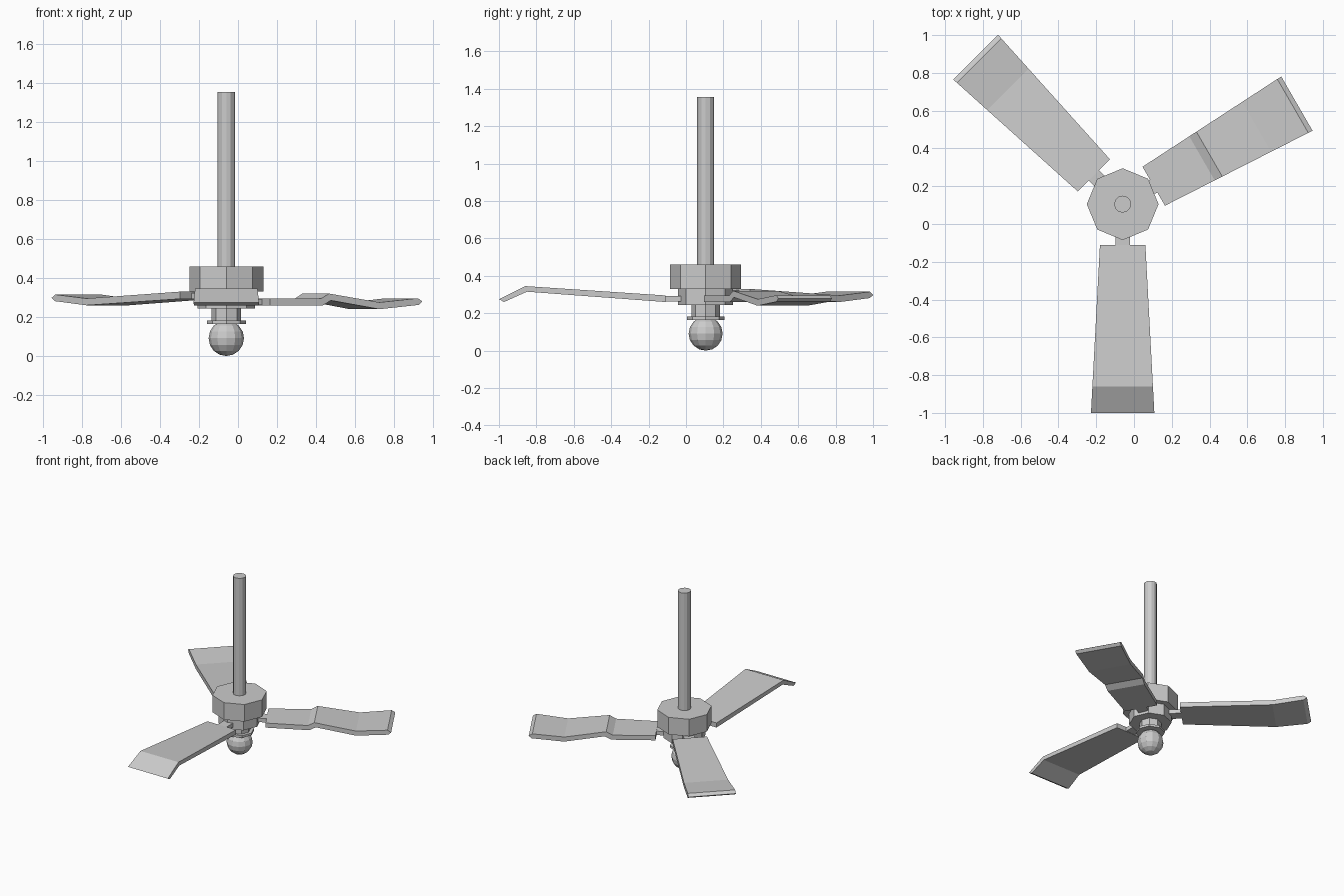
import bpy, bmesh, math
from mathutils import Matrix, Vector

if "Cube" in bpy.data.objects:
    bpy.data.objects.remove(bpy.data.objects["Cube"])

CX, CY = -0.06, 0.105  # axis of the fan


def finish(bm, name):
    bmesh.ops.recalc_face_normals(bm, faces=bm.faces)
    mesh = bpy.data.meshes.new(name)
    bm.to_mesh(mesh)
    bm.free()
    obj = bpy.data.objects.new(name, mesh)
    bpy.context.collection.objects.link(obj)
    return obj


def drum(name, sides, radius, z0, z1):
    bm = bmesh.new()
    bmesh.ops.create_cone(bm, cap_ends=True, segments=sides,
                          radius1=radius, radius2=radius, depth=z1 - z0,
                          matrix=Matrix.Translation((CX, CY, (z0 + z1) / 2)))
    return finish(bm, name)


def plank(name, angle, profile, width):
    """Extrude a closed side profile (radius, z) across a tapering width."""
    turn = Matrix.Translation((CX, CY, 0)) @ Matrix.Rotation(math.radians(angle), 4, 'Z')
    bm = bmesh.new()
    left, right = [[bm.verts.new(turn @ Vector((s, side * width(s), z)))
                    for s, z in profile] for side in (1, -1)]
    n = len(profile)
    for i in range(n):
        j = (i + 1) % n
        bm.faces.new((left[i], left[j], right[j], right[i]))
    bm.faces.new(left)
    bm.faces.new(right[::-1])
    return finish(bm, name)


def blade_width(s):
    return 0.12 + 0.0475 * (s - 0.21) / 0.89


# Down rod, motor housing and lamp
drum("down_rod", 12, 0.045, 0.45, 1.355)
drum("motor_housing", 8, 0.19, 0.33, 0.46)
drum("blade_hub", 8, 0.147, 0.243, 0.335)
drum("lamp_neck", 8, 0.076, 0.175, 0.25)
drum("lamp_collar", 8, 0.1, 0.165, 0.182)

bm = bmesh.new()
bmesh.ops.create_uvsphere(bm, u_segments=12, v_segments=8, radius=0.091,
                          matrix=Matrix.Translation((CX, CY, 0.091)))
finish(bm, "lamp_globe")

# Three differently bent blades: angle, bracket height, side profile
blades = {
    "front": (270, 0.277, [(0.215, 0.295), (0.965, 0.345), (1.105, 0.275),
                           (1.078, 0.260), (0.955, 0.315), (0.215, 0.260)]),
    "right": (30, 0.277, [(0.19, 0.295), (0.485, 0.295), (0.53, 0.32), (0.82, 0.275),
                          (1.04, 0.296), (1.065, 0.28), (1.045, 0.262),
                          (0.82, 0.24), (0.54, 0.285), (0.495, 0.26), (0.19, 0.26)]),
    "left": (135, 0.308, [(0.215, 0.33), (0.86, 0.295), (1.075, 0.315), (1.10, 0.298),
                          (1.075, 0.281), (0.86, 0.26), (0.215, 0.293)]),
}
for side, (angle, z, profile) in blades.items():
    plank(side + "_blade", angle, profile, blade_width)
    # Bracket joining the blade to the hub
    plank(side + "_bracket", angle,
          [(0.08, z - 0.015), (0.225, z - 0.015), (0.225, z + 0.015), (0.08, z + 0.015)],
          lambda s: 0.038)
